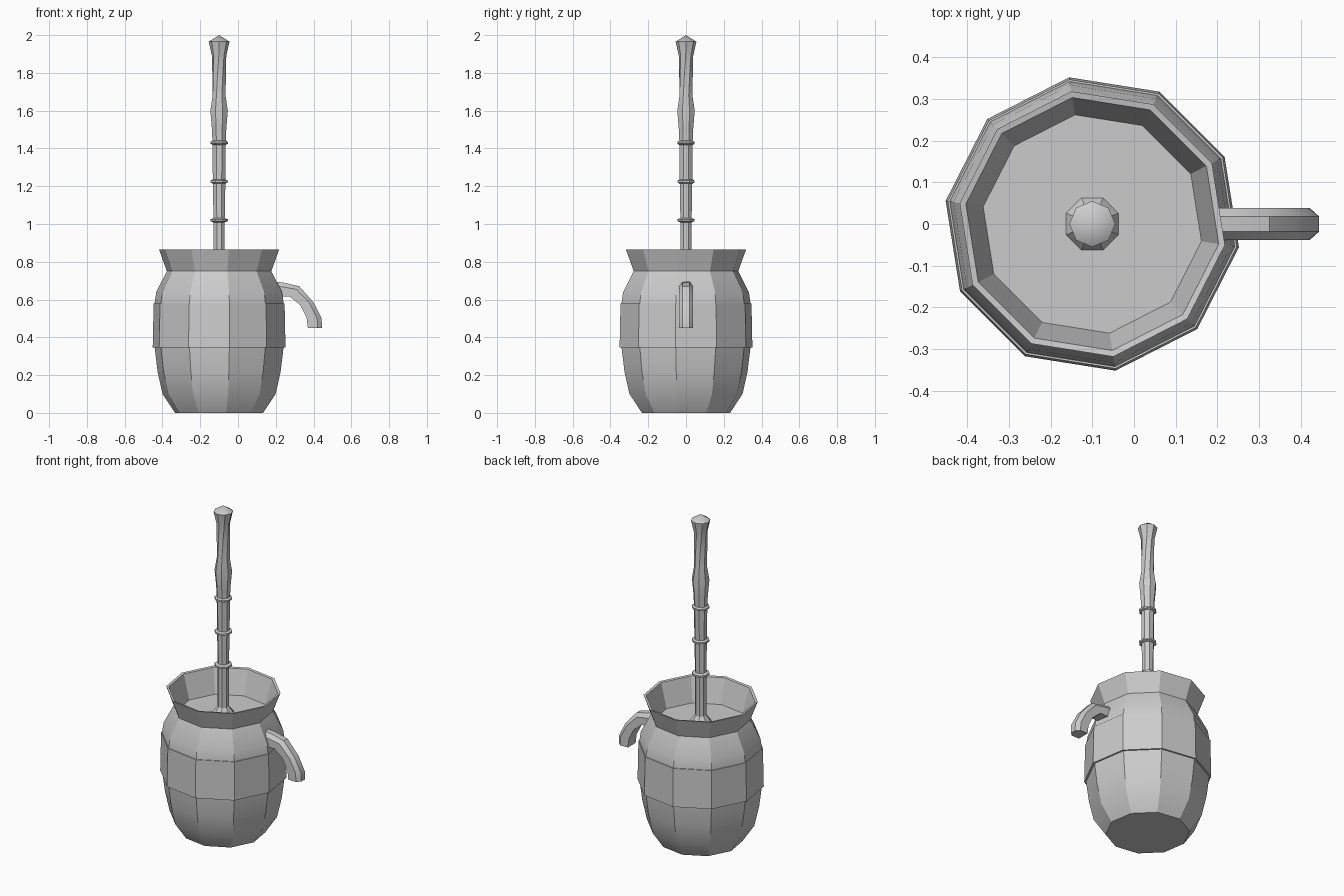
import bpy, bmesh, math
from mathutils import Vector

cube = bpy.data.objects.get("Cube")
if cube:
    bpy.data.objects.remove(cube)

grey = bpy.data.materials.new("plain grey")
grey.use_nodes = True
colour = (0.6, 0.6, 0.6, 1)
grey.diffuse_color = colour
grey.node_tree.nodes["Principled BSDF"].inputs["Base Color"].default_value = colour

AXIS = Vector((-0.1, 0, 0))


def loft(name, rings, cap_start=True, cap_end=True, smooth=30):
    """Skin a list of equal-length vertex rings."""
    bm = bmesh.new()
    loops = [[bm.verts.new(p) for p in ring] for ring in rings]
    n = len(loops[0])
    for a, b in zip(loops, loops[1:]):
        for i in range(n):
            j = (i + 1) % n
            bm.faces.new((a[i], a[j], b[j], b[i]))
    if cap_start:
        bm.faces.new(loops[0][::-1])
    if cap_end:
        bm.faces.new(loops[-1])
    bmesh.ops.remove_doubles(bm, verts=bm.verts, dist=0.0005)
    bmesh.ops.recalc_face_normals(bm, faces=bm.faces)
    mesh = bpy.data.meshes.new(name)
    bm.to_mesh(mesh)
    bm.free()
    mesh.materials.append(grey)
    obj = bpy.data.objects.new(name, mesh)
    bpy.context.collection.objects.link(obj)
    bpy.ops.object.select_all(action='DESELECT')
    obj.select_set(True)
    bpy.context.view_layer.objects.active = obj
    bpy.ops.object.shade_smooth_by_angle(angle=math.radians(smooth))
    return obj


def lathe(name, profile, sides, turn, **kw):
    """Turn (radius, height, optional twist) points around the churn axis."""
    rings = []
    for r, z, *twist in profile:
        start = math.radians(turn + (twist[0] if twist else 0))
        angles = [start + math.tau * i / sides for i in range(sides)]
        rings.append([AXIS + Vector((r * math.cos(a), r * math.sin(a), z)) for a in angles])
    return loft(name, rings, **kw)


# Ten-sided barrel, flared lip and the surface inside
lathe("barrel", [(0.236, 0), (0.303, 0.1), (0.33, 0.22), (0.346, 0.35),
                 (0.349, 0.56), (0.337, 0.64), (0.28, 0.75),
                 (0.322, 0.865), (0.307, 0.862), (0.265, 0.715)], 10, -9)

# Thin belly band
lathe("belly_band", [(0.344, 0.345), (0.356, 0.345), (0.351, 0.58), (0.345, 0.58)],
      10, -9, cap_start=False, cap_end=False)

# Plunger staff with its flared foot, carved grip and pointed knob
lathe("plunger_staff", [(0.068, 0.715), (0.062, 0.725), (0.032, 0.765), (0.032, 1.02),
                        (0.036, 1.22), (0.038, 1.43), (0.041, 1.5), (0.05, 1.6),
                        (0.037, 1.68), (0.037, 1.8, 10), (0.038, 1.89, 20),
                        (0.055, 1.965, 22.5), (0.0, 2.0, 22.5)],
      8, 22.5, cap_end=False)

# Rings around the staff
for i in range(3):
    z = 1.02 + 0.205 * i
    r = 0.03 + 0.003 * i
    lathe(f"staff_ring_{i + 1}", [(r, z - 0.012), (0.05, z - 0.005),
                                  (0.05, z + 0.005), (r, z + 0.012)], 8, 22.5)

# Side handle: outer and inner edges of the curved hook, swept as a chamfered bar
outer = [(0.19, 0.695), (0.24, 0.69), (0.325, 0.67), (0.4, 0.585), (0.443, 0.5), (0.444, 0.45)]
inner = [(0.19, 0.61), (0.225, 0.615), (0.275, 0.615), (0.33, 0.57), (0.363, 0.505), (0.37, 0.45)]
section = [(0, 0.018), (0.3, 0.038), (1, 0.038), (1, -0.038), (0.3, -0.038), (0, -0.018)]
rings = []
for o, n in zip(outer, inner):
    rings.append([(o[0] + (n[0] - o[0]) * t, y, o[1] + (n[1] - o[1]) * t) for t, y in section])
loft("side_handle", rings)
